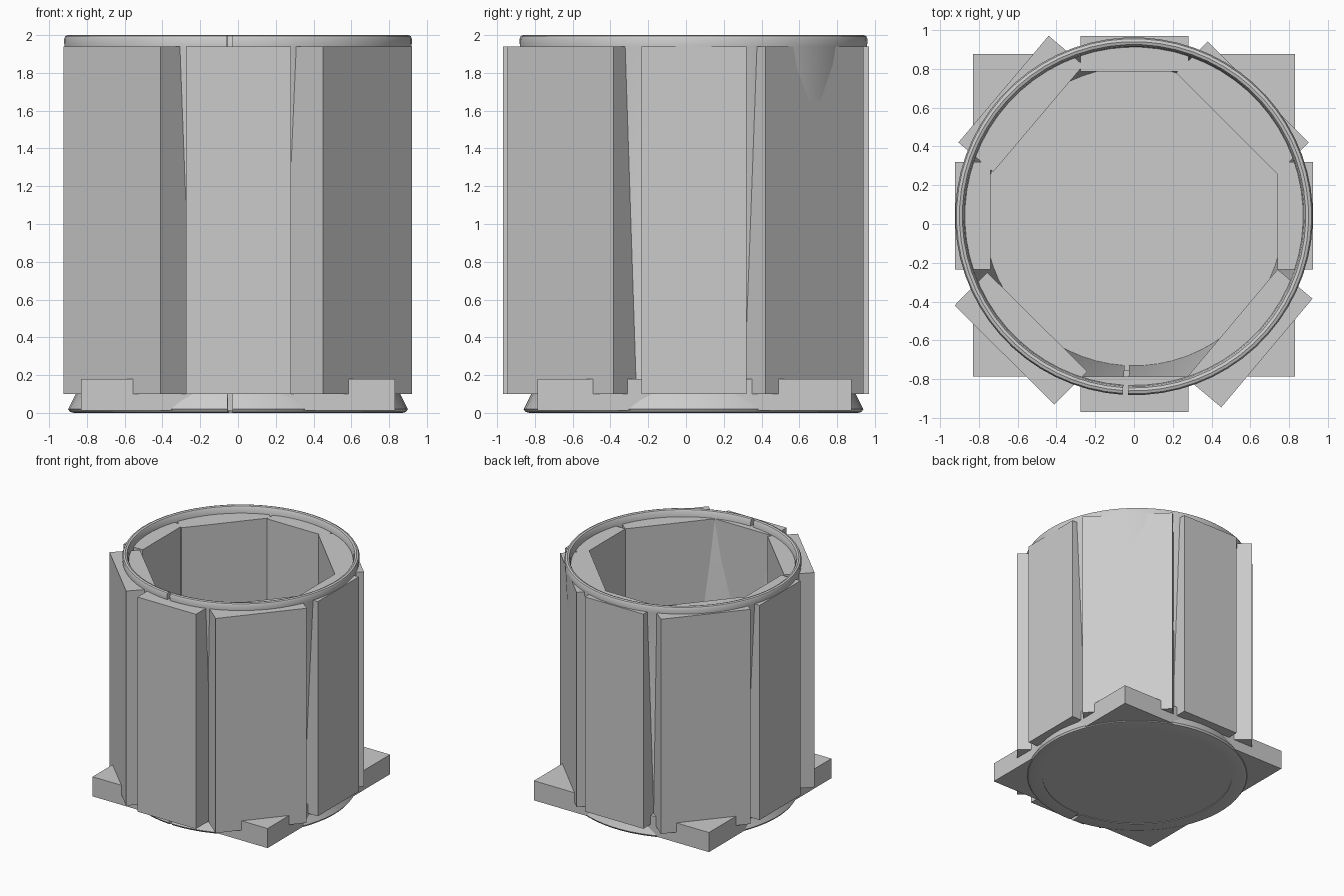
import bpy, bmesh, math
from mathutils import Vector

if "Cube" in bpy.data.objects:
    bpy.data.objects.remove(bpy.data.objects["Cube"])

CY = 0.04  # depth centre of the round body


def finish(bm, name, smooth=False):
    bmesh.ops.remove_doubles(bm, verts=bm.verts, dist=1e-5)
    bmesh.ops.recalc_face_normals(bm, faces=bm.faces)
    me = bpy.data.meshes.new(name)
    bm.to_mesh(me)
    bm.free()
    ob = bpy.data.objects.new(name, me)
    bpy.context.collection.objects.link(ob)
    if smooth:
        bpy.ops.object.select_all(action='DESELECT')
        ob.select_set(True)
        bpy.context.view_layer.objects.active = ob
        bpy.ops.object.shade_smooth_by_angle(angle=math.radians(35))
    return ob


def prism(name, outline, z0, z1):
    bm = bmesh.new()
    face = bm.faces.new([bm.verts.new((x, y, z0)) for x, y in outline])
    ext = bmesh.ops.extrude_face_region(bm, geom=[face], use_keep_orig=True)
    top = [g for g in ext["geom"] if isinstance(g, bmesh.types.BMVert)]
    bmesh.ops.translate(bm, verts=top, vec=(0, 0, z1 - z0))
    return finish(bm, name)


def stave(name, a, b, thick):
    # board from outer edge a to b, thickened towards the centre
    a, b = Vector(a), Vector(b)
    d = (b - a).normalized()
    n = Vector((-d.y, d.x))
    if n.dot((a + b) / 2) > 0:
        n = -n
    n *= thick
    return prism(name, [a, b, b + n, a + n], 0.10, 1.94)


# tapered split shell with rolled rim and flared foot
profile = [(0.87, 0.0), (0.89, 0.005), (0.90, 0.02), (0.86, 0.10), (0.835, 0.17),
           (0.92, 1.94), (0.922, 1.98), (0.915, 1.995), (0.90, 2.0), (0.885, 1.995),
           (0.877, 1.98), (0.872, 1.94), (0.77, 0.18), (0.77, 0.0)]
SEG, gap = 64, 0.03
a0 = -math.pi / 2 - 0.048 + gap / 2
bm = bmesh.new()
rings = []
for i in range(SEG + 1):
    a = a0 + (2 * math.pi - gap) * i / SEG
    rings.append([bm.verts.new((r * math.cos(a), CY + r * math.sin(a), z)) for r, z in profile])
n = len(profile)
for p, q in zip(rings, rings[1:]):
    for j in range(n):
        k = (j + 1) % n
        bm.faces.new((p[j], q[j], q[k], p[k]))
bm.faces.new(rings[0])
bm.faces.new(rings[-1])
finish(bm, "split_shell", True)

# round floor closing the shell
circle = [(0.80 * math.cos(2 * math.pi * i / SEG), CY + 0.80 * math.sin(2 * math.pi * i / SEG))
          for i in range(SEG)]
prism("floor_disc", circle, 0.005, 0.19)

# square base plate
prism("base_plate", [(-0.83, -0.785), (0.83, -0.785), (0.83, 0.875), (-0.83, 0.875)], 0.012, 0.18)

# straight boards
stave("front_board", (-0.275, -0.97), (0.28, -0.97), 0.185)
stave("back_board", (-0.275, 0.97), (0.28, 0.97), 0.185)
stave("left_board", (-0.922, -0.235), (-0.922, 0.32), 0.182)
stave("right_board", (0.922, -0.235), (0.922, 0.32), 0.182)

# diagonal boards
stave("front_left_board", (-0.925, -0.42), (-0.41, -0.93), 0.24)
stave("front_right_board", (0.92, -0.385), (0.45, -0.945), 0.235)
stave("back_left_board", (-0.905, 0.42), (-0.44, 0.97), 0.235)
stave("back_right_board", (0.38, 0.94), (0.90, 0.42), 0.23)
